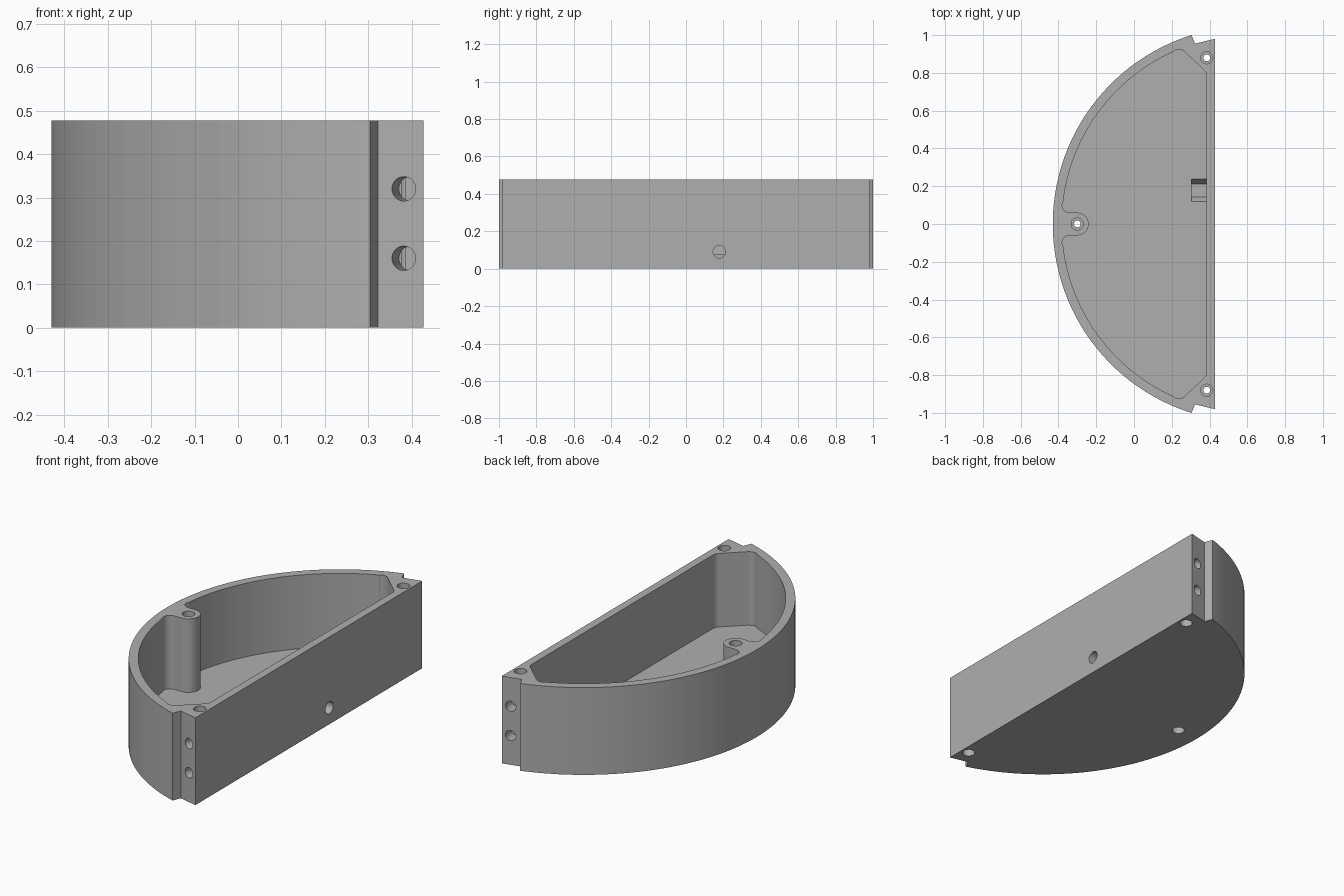
import bpy, bmesh, math
from mathutils import Vector

if "Cube" in bpy.data.objects:
    bpy.data.objects.remove(bpy.data.objects["Cube"])

HEIGHT, FLOOR = 0.477, 0.075
ARC_X = 0.618  # centre of the curved wall

grey = bpy.data.materials.new("plain grey")
grey.use_nodes = True
grey.diffuse_color = (0.43, 0.43, 0.43, 1)
grey.node_tree.nodes["Principled BSDF"].inputs["Base Color"].default_value = grey.diffuse_color


def arc(cx, cy, r, start, end, steps):
    """Points along an arc, angles in degrees."""
    angles = [math.radians(start + (end - start) * i / steps) for i in range(steps + 1)]
    return [(cx + r * math.cos(a), cy + r * math.sin(a)) for a in angles]


def mirrored(half):
    """Close an outline by mirroring its +y half."""
    return half + [(x, -y) for x, y in reversed(half) if abs(y) > 1e-5]


def prism(name, outline, z0, z1):
    bm = bmesh.new()
    face = bm.faces.new([bm.verts.new((x, y, z0)) for x, y in outline])
    top = bmesh.ops.extrude_face_region(bm, geom=[face])
    verts = [v for v in top["geom"] if isinstance(v, bmesh.types.BMVert)]
    bmesh.ops.translate(bm, verts=verts, vec=(0, 0, z1 - z0))
    bmesh.ops.recalc_face_normals(bm, faces=bm.faces)
    mesh = bpy.data.meshes.new(name)
    bm.to_mesh(mesh)
    bm.free()
    mesh.materials.append(grey)
    obj = bpy.data.objects.new(name, mesh)
    bpy.context.collection.objects.link(obj)
    return obj


def rod(name, start, end, radius, sides=32, turn=0):
    """Prism with a regular cross-section running between two points."""
    start, axis = Vector(start), Vector(end) - Vector(start)
    obj = prism(name, arc(0, 0, radius, turn, turn + 360, sides)[:-1], 0, axis.length)
    obj.location = start
    obj.rotation_euler = axis.to_track_quat("Z", "Y").to_euler()
    return obj


def cut(body, cutter):
    cutter.hide_render = True
    bpy.context.view_layer.update()
    mod = body.modifiers.new("cut", "BOOLEAN")
    mod.operation, mod.solver, mod.object = "DIFFERENCE", "EXACT", cutter
    bpy.context.view_layer.objects.active = body
    bpy.ops.object.modifier_apply(modifier=mod.name)
    bpy.data.objects.remove(cutter)


# Curved shell with a step at each end of the arc
outer = arc(ARC_X, 0, 1.048, 180, 107.4, 40)
case = prism("half_round_case", mirrored(outer + [(0.323, 0.955), (0.428, 0.98)]), 0, HEIGHT)

# Open cavity, shaped around the screw post and the cut corners
inner = arc(-0.30, 0, 0.06, 0, 90, 12)
inner += arc(-0.34, 0.102, 0.042, 270, 185, 8)
inner += arc(ARC_X, 0, 1.0, 173.5, 114, 36)
inner += arc(0.235, 0.88, 0.045, 110, 45, 8)
inner += arc(0.34, 0.782, 0.045, 45, 0, 6)
cut(case, prism("cavity", mirrored(inner), FLOOR, HEIGHT + 0.1))

# Vertical screw holes, wider at both ends
for x, y in [(-0.30, 0), (0.385, 0.88), (0.385, -0.88)]:
    cut(case, rod("screw_hole", (x, y, -0.1), (x, y, 0.6), 0.018))
    cut(case, rod("lower_bore", (x, y, -0.1), (x, y, 0.08), 0.032))
    cut(case, rod("upper_bore", (x, y, 0.40), (x, y, 0.6), 0.032))

# Paired blind holes in both end faces, square to the face
for side in (-1, 1):
    for z in (0.16, 0.32):
        mouth = Vector((0.382, side * 0.969, z))
        inward = Vector((0.23, -side * 0.973, 0))
        cut(case, rod("end_hole", mouth - inward * 0.06, mouth + inward * 0.07, 0.028))

# Hole through the flat wall, with a hexagonal nut pocket in the floor behind it
cut(case, rod("wall_hole", (0.34, 0.178, 0.09), (0.5, 0.178, 0.09), 0.033))
pocket = prism("nut_pocket", [(0.178 + a, 0.09 + b) for a, b in arc(0, 0, 0.068, 0, 360, 6)[:-1]], 0.305, 0.385)
for v in pocket.data.vertices:
    v.co = (v.co.z, v.co.x, v.co.y)
cut(case, pocket)
